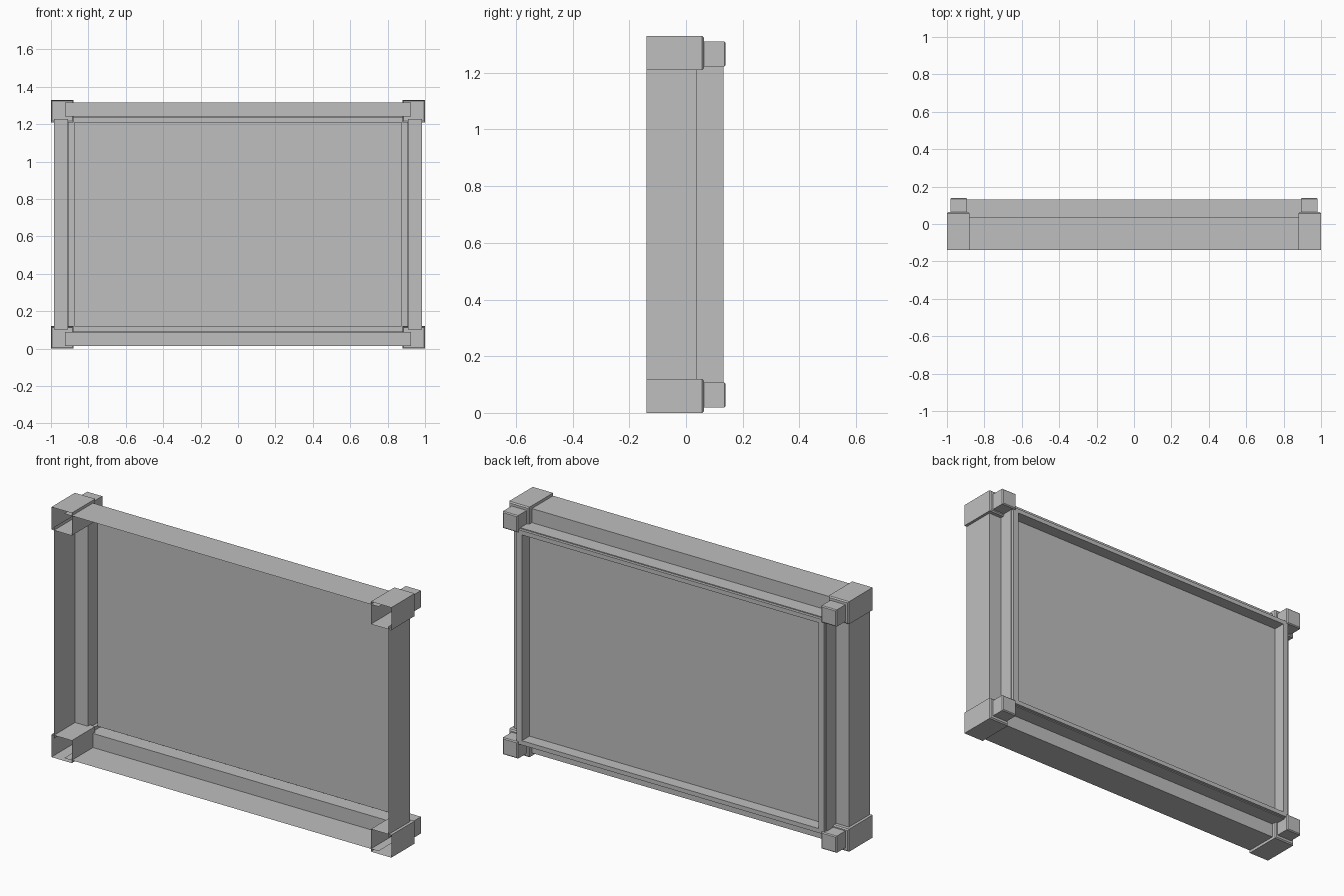
import bpy
import bmesh

cube = bpy.data.objects.get("Cube")
if cube:
    bpy.data.objects.remove(cube)

MID = 0.665          # height of the frame's centre
FRONT = -0.14

grey = bpy.data.materials.new("plain grey")
grey.use_nodes = True
grey.diffuse_color = (0.52, 0.52, 0.52, 1)
grey.node_tree.nodes["Principled BSDF"].inputs["Base Color"].default_value = grey.diffuse_color


def finish(name, bm):
    mesh = bpy.data.meshes.new(name)
    bm.to_mesh(mesh)
    bm.free()
    mesh.materials.append(grey)
    obj = bpy.data.objects.new(name, mesh)
    bpy.context.collection.objects.link(obj)
    return obj


def rail(name, profile, half_length, place):
    """Sweep an open (y, offset) profile along a straight rail."""
    bm = bmesh.new()
    ends = [[bm.verts.new(place(s * half_length, y, d)) for y, d in profile]
            for s in (-1, 1)]
    a, b = ends
    for i in range(len(profile) - 1):
        bm.faces.new((a[i], b[i], b[i + 1], a[i + 1]))
    bmesh.ops.recalc_face_normals(bm, faces=bm.faces)
    return finish(name, bm)


def block(name, x, y, z, chamfer):
    """Box open at the front, with a small chamfer around its back."""
    bm = bmesh.new()
    bmesh.ops.create_cube(bm, size=1)
    for v in bm.verts:
        for axis, (lo, hi) in enumerate((x, y, z)):
            v.co[axis] = hi if v.co[axis] > 0 else lo
    bmesh.ops.recalc_face_normals(bm, faces=bm.faces)
    back = [e for e in bm.edges if all(abs(v.co.y - y[1]) < 1e-5 for v in e.verts)]
    bmesh.ops.bevel(bm, geom=back, offset=chamfer, segments=1, affect='EDGES')
    open_faces = [f for f in bm.faces if f.normal.y < -0.9]
    bmesh.ops.delete(bm, geom=open_faces, context='FACES')
    return finish(name, bm)


# Outer rails: a deep wall with a flange turned inward
for side, word in ((1, "left"), (-1, "right")):
    rail(word + "_rail", [(FRONT, 0.985), (0.038, 0.985), (0.038, 0.91)], 0.562,
         lambda t, y, d: (side * d, y, MID + t))
for side, word in ((1, "top"), (-1, "bottom")):
    rail(word + "_rail", [(FRONT, 0.65), (0.038, 0.65), (0.038, 0.575)], 0.925,
         lambda t, y, d: (t, y, MID + side * d))

# Inner frame: stepped rings leading to the recessed panel
steps = [(0.91, 0.575, 0.038), (0.91, 0.575, 0.117), (0.905, 0.57, 0.117),
         (0.905, 0.57, 0.132), (0.873, 0.547, 0.132), (0.873, 0.547, 0.068)]
bm = bmesh.new()
rings = [[bm.verts.new((sx * hx, y, MID + sz * hz))
          for sx, sz in ((-1, -1), (1, -1), (1, 1), (-1, 1))] for hx, hz, y in steps]
for a, b in zip(rings, rings[1:]):
    for i in range(4):
        j = (i + 1) % 4
        bm.faces.new((a[i], a[j], b[j], b[i]))
bm.faces.new(rings[-1])
bmesh.ops.recalc_face_normals(bm, faces=bm.faces)
finish("inner_frame_and_panel", bm)

# Corner blocks: a large one in front and a small one behind
for sx, across in ((1, "left"), (-1, "right")):
    for sz, up in ((1, "top"), (-1, "bottom")):
        def span(s, lo, hi, c=0.0):
            return tuple(sorted((c + s * lo, c + s * hi)))
        tag = up + "_" + across
        block(tag + "_corner", span(sx, 0.88, 1.0), (FRONT, 0.063),
              span(sz, 0.545, 0.665, MID), 0.006)
        block(tag + "_back_corner", span(sx, 0.893, 0.982), (0.063, 0.14),
              span(sz, 0.557, 0.646, MID), 0.005)
